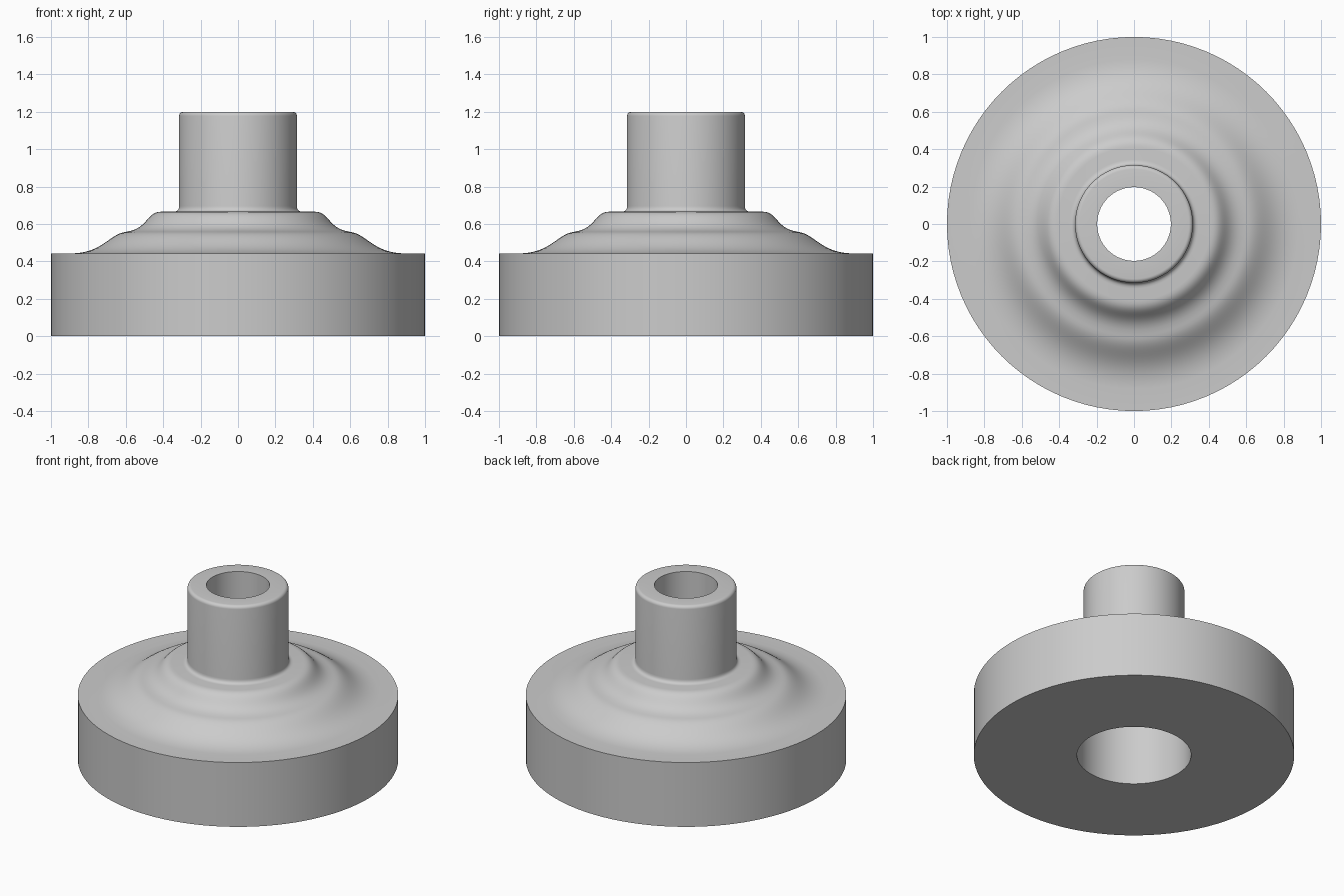
import bpy
import bmesh
import math
from mathutils import Vector
from mathutils.geometry import interpolate_bezier

cube = bpy.data.objects.get("Cube")
if cube:
    bpy.data.objects.remove(cube, do_unlink=True)

SEGMENTS = 96


def curve(p0, h0, h1, p1, count):
    """Points along a Bezier in the radius/height plane."""
    pts = [Vector((r, 0, z)) for r, z in (p0, h0, h1, p1)]
    return [(p.x, p.z) for p in interpolate_bezier(*pts, count)]


def lathe(name, profile, material):
    """Revolve a closed radius/height profile around z."""
    bm = bmesh.new()
    verts = [bm.verts.new((r, 0, z)) for r, z in profile]
    edges = [bm.edges.new((a, b)) for a, b in zip(verts, verts[1:] + verts[:1])]
    bmesh.ops.spin(bm, geom=verts + edges, cent=(0, 0, 0), axis=(0, 0, 1),
                   angle=math.tau, steps=SEGMENTS, use_merge=True)
    bmesh.ops.remove_doubles(bm, verts=bm.verts, dist=0.0001)
    bmesh.ops.recalc_face_normals(bm, faces=bm.faces)
    mesh = bpy.data.meshes.new(name)
    bm.to_mesh(mesh)
    bm.free()
    mesh.materials.append(material)
    obj = bpy.data.objects.new(name, mesh)
    bpy.context.collection.objects.link(obj)
    bpy.ops.object.select_all(action='DESELECT')
    obj.select_set(True)
    bpy.context.view_layer.objects.active = obj
    bpy.ops.object.shade_smooth_by_angle(angle=math.radians(30))
    return obj


grey = bpy.data.materials.new("plain_grey")
grey.use_nodes = True
color = (0.6, 0.6, 0.6, 1)
grey.diffuse_color = color
grey.node_tree.nodes["Principled BSDF"].inputs["Base Color"].default_value = color

# Disc with a wide lower bore
profile = [(0.197, 0.45), (0.356, 0.45), (0.356, 0), (1, 0), (1, 0.443)]
# Lower flared step
profile += curve((0.88, 0.443), (0.72, 0.45), (0.69, 0.545), (0.60, 0.558), 16)
# Upper flared step
profile += curve((0.59, 0.56), (0.48, 0.578), (0.49, 0.665), (0.41, 0.666), 14)
# Fillet at the foot of the neck
profile += curve((0.345, 0.666), (0.325, 0.666), (0.315, 0.676), (0.315, 0.696), 6)
# Neck with a rounded top rim and narrow upper bore
profile += curve((0.315, 1.178), (0.315, 1.19), (0.305, 1.2), (0.293, 1.2), 6)
profile += [(0.197, 1.2)]

lathe("flanged_hub", profile, grey)
